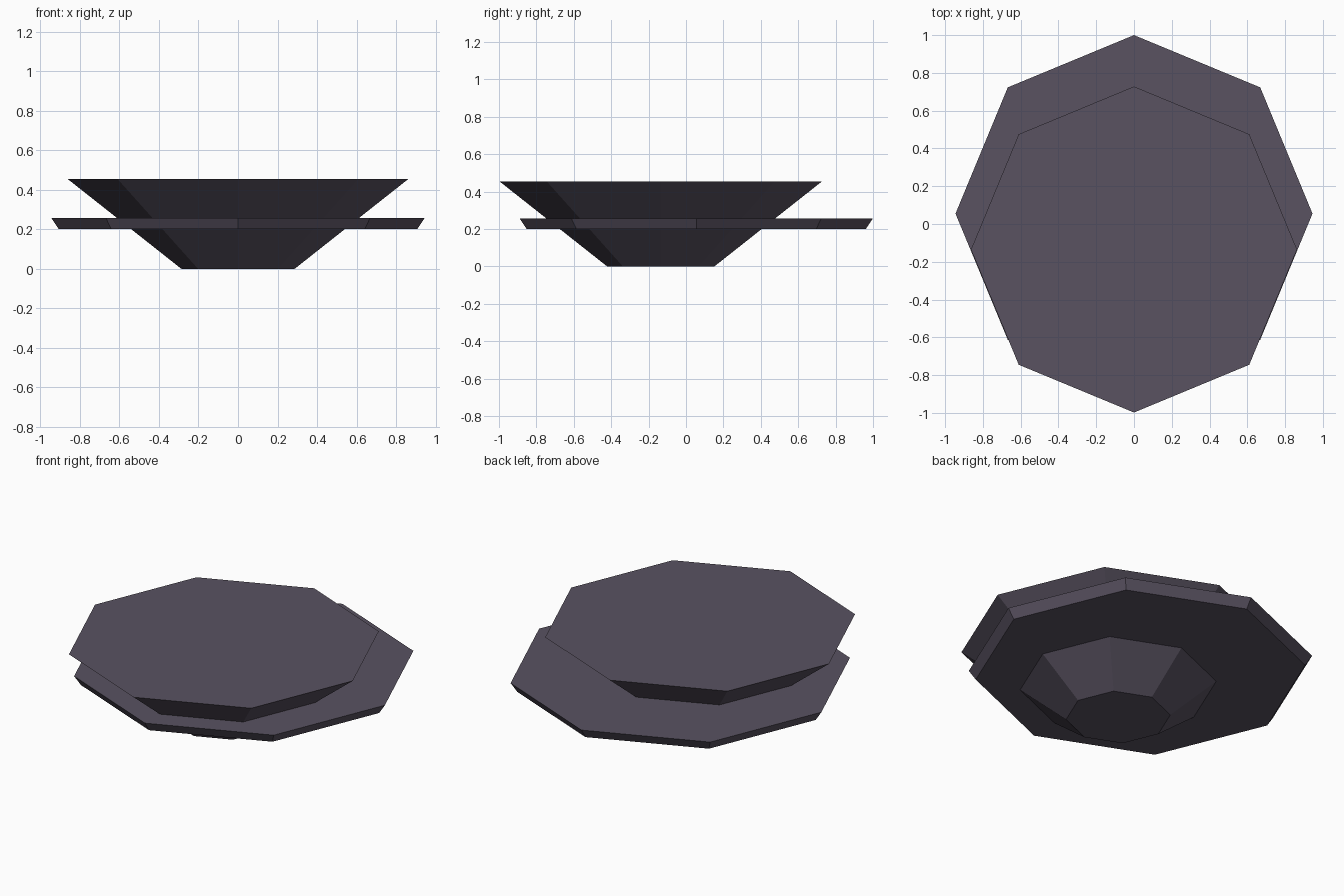
import bpy

if "Cube" in bpy.data.objects:
    bpy.data.objects.remove(bpy.data.objects["Cube"])

mat = bpy.data.materials.new("dark_slate")
mat.diffuse_color = (0.10, 0.085, 0.12, 1)
mat.use_nodes = True
mat.node_tree.nodes["Principled BSDF"].inputs["Base Color"].default_value = mat.diffuse_color


def octagon_frustum(name, y, z0, z1, r0, r1):
    """Eight-sided flat-shaded frustum between heights z0 and z1."""
    bpy.ops.mesh.primitive_cone_add(vertices=8, radius1=r0, radius2=r1,
                                    depth=z1 - z0, location=(0, y, (z0 + z1) / 2))
    ob = bpy.context.object
    ob.name = name
    ob.data.materials.append(mat)
    return ob


# Flared bowl, offset towards the front
octagon_frustum("bowl", -0.135, 0.0, 0.455, 0.287, 0.863)

# Thin plate around the bowl, offset towards the back
octagon_frustum("plate", 0.055, 0.20, 0.257, 0.907, 0.945)
